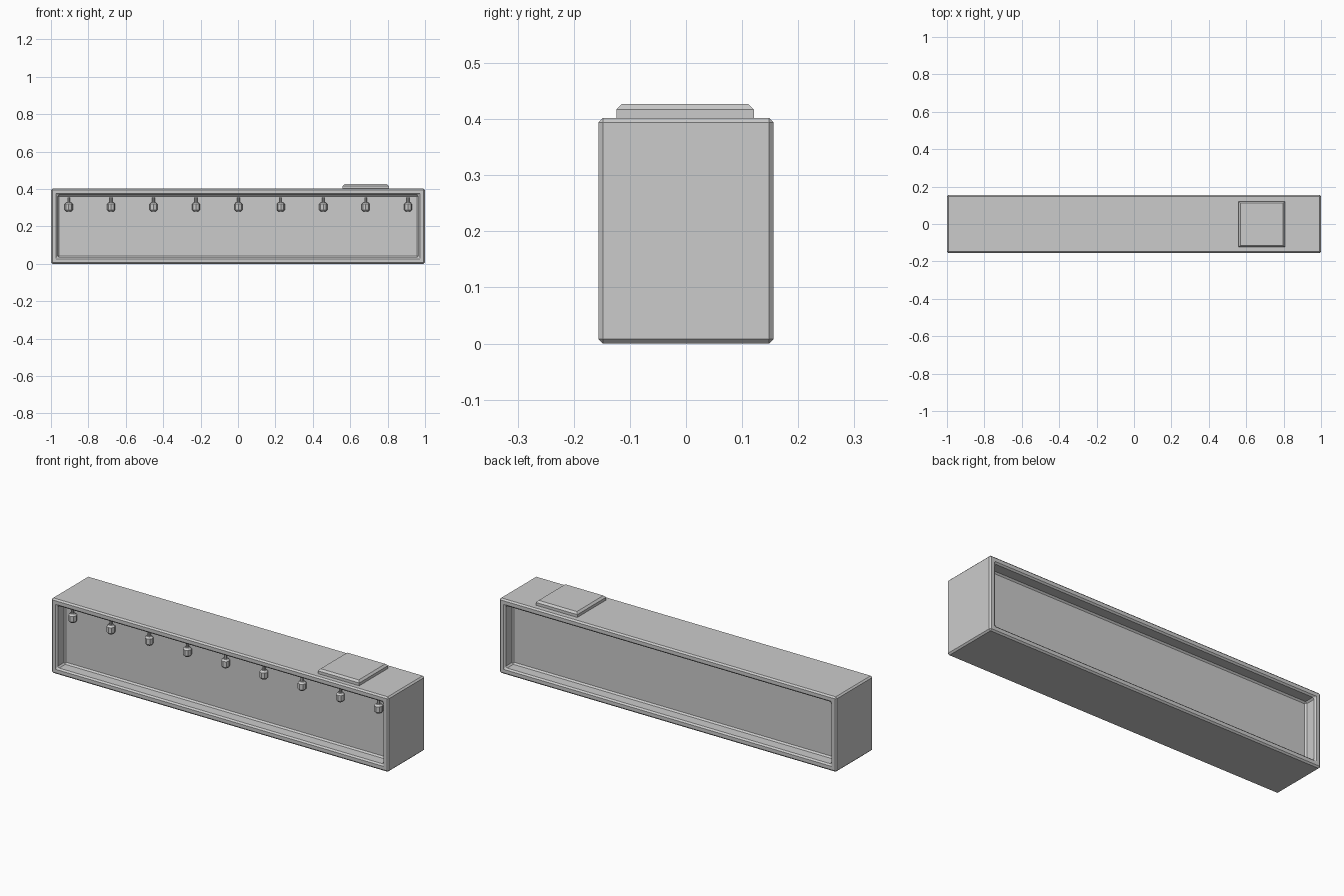
import bpy, bmesh
from mathutils import Matrix, Vector

if "Cube" in bpy.data.objects:
    bpy.data.objects.remove(bpy.data.objects["Cube"])


def add_object(name, bm):
    mesh = bpy.data.meshes.new(name)
    bmesh.ops.recalc_face_normals(bm, faces=bm.faces)
    bm.to_mesh(mesh)
    bm.free()
    obj = bpy.data.objects.new(name, mesh)
    bpy.context.collection.objects.link(obj)
    return obj


def box(lo, hi):
    lo, hi = Vector(lo), Vector(hi)
    bm = bmesh.new()
    bmesh.ops.create_cube(bm, size=1, matrix=Matrix.Translation((lo + hi) / 2)
                          @ Matrix.Diagonal((*(hi - lo), 1)))
    return bm


# Sign housing with a recessed panel in the front and in the back
bm = box((-1, -0.156, 0), (1, 0.156, 0.402))
bm.normal_update()
for face in [f for f in bm.faces if abs(f.normal.y) > 0.9]:
    inward = -face.normal.copy()
    bmesh.ops.inset_region(bm, faces=[face], thickness=0.049)
    panel = bmesh.ops.extrude_discrete_faces(bm, faces=[face])["faces"]
    bmesh.ops.translate(bm, verts=panel[0].verts, vec=inward * 0.068)
housing = add_object("sign_housing", bm)
bevel = housing.modifiers.new("chamfer", 'BEVEL')
bevel.width = 0.008
bevel.segments = 1
bevel.limit_method = 'ANGLE'

# Roof unit with chamfered top edges
bm = box((0.56, -0.124, 0.395), (0.806, 0.121, 0.427))
top_edges = [e for e in bm.edges if all(v.co.z > 0.42 for v in e.verts)]
bmesh.ops.bevel(bm, geom=top_edges, offset=0.01, segments=1, affect='EDGES')
add_object("roof_unit", bm)

# Row of hanging bulbs: eight-sided stem and chamfered bulb
BULB_PROFILE = [(0.0075, 0.355), (0.0075, 0.328), (0.013, 0.328),
                (0.0215, 0.319), (0.0215, 0.289), (0.013, 0.28)]
for i in range(9):
    bm = bmesh.new()
    for (r1, z1), (r2, z2) in zip(BULB_PROFILE, BULB_PROFILE[1:]):
        if z1 == z2:
            continue
        bmesh.ops.create_cone(bm, segments=8, radius1=r2, radius2=r1,
                              depth=z1 - z2, cap_ends=(z2 in (0.328, 0.28)
                                                       or z1 == 0.328),
                              matrix=Matrix.Translation((0, 0, (z1 + z2) / 2)))
    bmesh.ops.remove_doubles(bm, verts=bm.verts, dist=0.0001)
    bulb = add_object(f"bulb_{i + 1}", bm)
    bulb.location = (-0.905 + i * 0.2268, -0.108, 0)
